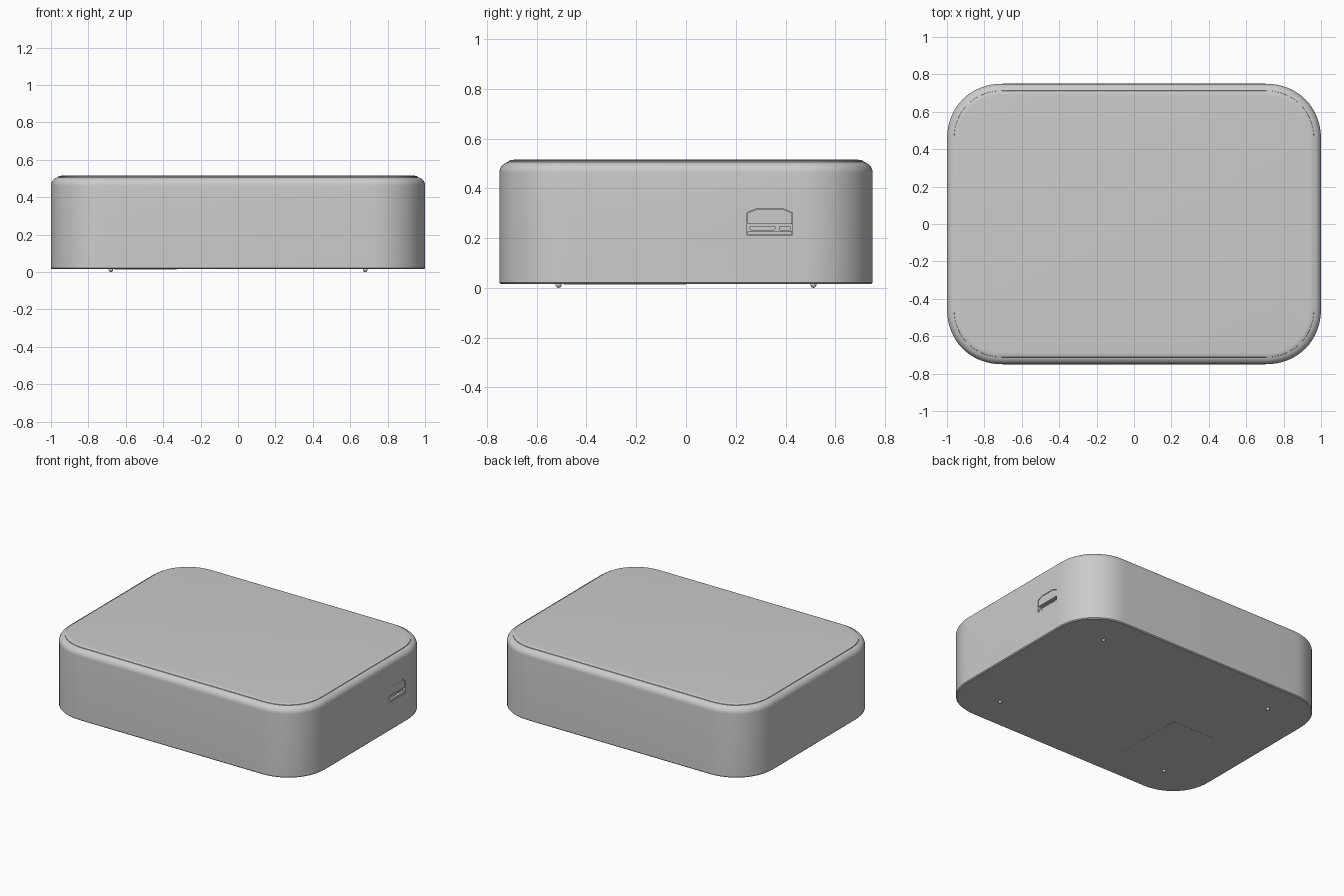
import bpy, bmesh, math

if "Cube" in bpy.data.objects:
    bpy.data.objects.remove(bpy.data.objects["Cube"])


def finish(bm, name, angle=30):
    bmesh.ops.recalc_face_normals(bm, faces=bm.faces[:])
    me = bpy.data.meshes.new(name)
    bm.to_mesh(me)
    bm.free()
    ob = bpy.data.objects.new(name, me)
    bpy.context.collection.objects.link(ob)
    smooth(ob, angle)
    return ob


def smooth(ob, angle=30):
    bpy.ops.object.select_all(action='DESELECT')
    ob.select_set(True)
    bpy.context.view_layer.objects.active = ob
    bpy.ops.object.shade_smooth_by_angle(angle=math.radians(angle))


def outline(hx, hy, c, n=16, p=2.12):
    """Rounded rectangle with soft, continuous-curvature corners."""
    pts = []
    for q, (sx, sy) in enumerate([(1, 1), (-1, 1), (-1, -1), (1, -1)]):
        for i in range(n + 1):
            t = math.pi / 2 * (i if q % 2 == 0 else n - i) / n
            u = max(0, math.cos(t)) ** (2 / p)
            v = max(0, math.sin(t)) ** (2 / p)
            pts.append((sx * (hx - c + c * u), sy * (hy - c + c * v)))
    return pts


def prism(name, pts, x0, x1):
    """Extrude a (y, z) profile along x."""
    bm = bmesh.new()
    a = [bm.verts.new((x0, y, z)) for y, z in pts]
    b = [bm.verts.new((x1, y, z)) for y, z in pts]
    bm.faces.new(a)
    bm.faces.new(b)
    for i in range(len(a)):
        j = (i + 1) % len(a)
        bm.faces.new((a[i], a[j], b[j], b[i]))
    return finish(bm, name)


# Case: outline swept up the wall, over a rounded edge to the slightly raised lid
R = 0.045
profile = [(0.006, 0.015), (0, 0.021)]
profile += [(R * (1 - math.cos(a)), 0.462 + R * math.sin(a))
            for a in (math.radians(d) for d in range(0, 81, 10))]
profile += [(0.038, 0.510), (0.048, 0.514), (0.062, 0.515)]
bm = bmesh.new()
rings = [[bm.verts.new((x, y, z)) for x, y in outline(1 - d, 0.75 - d, 0.30 - d)]
         for d, z in profile]
for lo, hi in zip(rings, rings[1:]):
    for i in range(len(lo)):
        j = (i + 1) % len(lo)
        bm.faces.new((lo[i], lo[j], hi[j], hi[i]))
bm.faces.new(rings[0])
bm.faces.new(rings[-1])
case = finish(bm, "case")

# Port recess cut into the right side
shell = [(0.245, 0.212), (0.428, 0.212), (0.428, 0.302),
         (0.390, 0.318), (0.284, 0.318), (0.245, 0.302)]
cutter = prism("port_cutter", shell, 0.93, 1.05)
cutter.hide_render = True
mod = case.modifiers.new("port", 'BOOLEAN')
mod.operation = 'DIFFERENCE'
mod.solver = 'EXACT'
mod.object = cutter
bpy.context.view_layer.objects.active = case
bpy.ops.object.modifier_apply(modifier="port")
bpy.data.objects.remove(cutter)
smooth(case)

# Port fittings: cover plate above, lower lip and two contact tongues
plate = [(0.247, 0.257), (0.426, 0.257), (0.426, 0.301),
         (0.389, 0.316), (0.285, 0.316), (0.247, 0.301)]
prism("port_cover", plate, 0.93, 0.998)
prism("port_lip", [(0.247, 0.214), (0.426, 0.214), (0.426, 0.228), (0.247, 0.228)], 0.93, 0.998)
prism("wide_tongue", [(0.262, 0.230), (0.350, 0.230), (0.360, 0.238),
                      (0.360, 0.246), (0.255, 0.246), (0.255, 0.238)], 0.93, 0.985)
prism("narrow_tongue", [(0.376, 0.230), (0.420, 0.230), (0.420, 0.246), (0.376, 0.246)], 0.93, 0.985)

# Four tiny feet
for sx, sn in ((-1, "left"), (1, "right")):
    for sy, yn in ((-1, "front"), (1, "back")):
        bpy.ops.mesh.primitive_uv_sphere_add(segments=16, ring_count=8, radius=0.012,
                                             location=(sx * 0.68, sy * 0.512, 0.012))
        foot = bpy.context.object
        foot.name = f"foot_{yn}_{sn}"
        smooth(foot, 60)

# Thin blank panel on the underside
bpy.ops.mesh.primitive_cube_add(size=1, location=(-0.495, -0.245, 0.0155))
panel = bpy.context.object
panel.name = "underside_panel"
panel.scale = (0.335, 0.49, 0.003)
